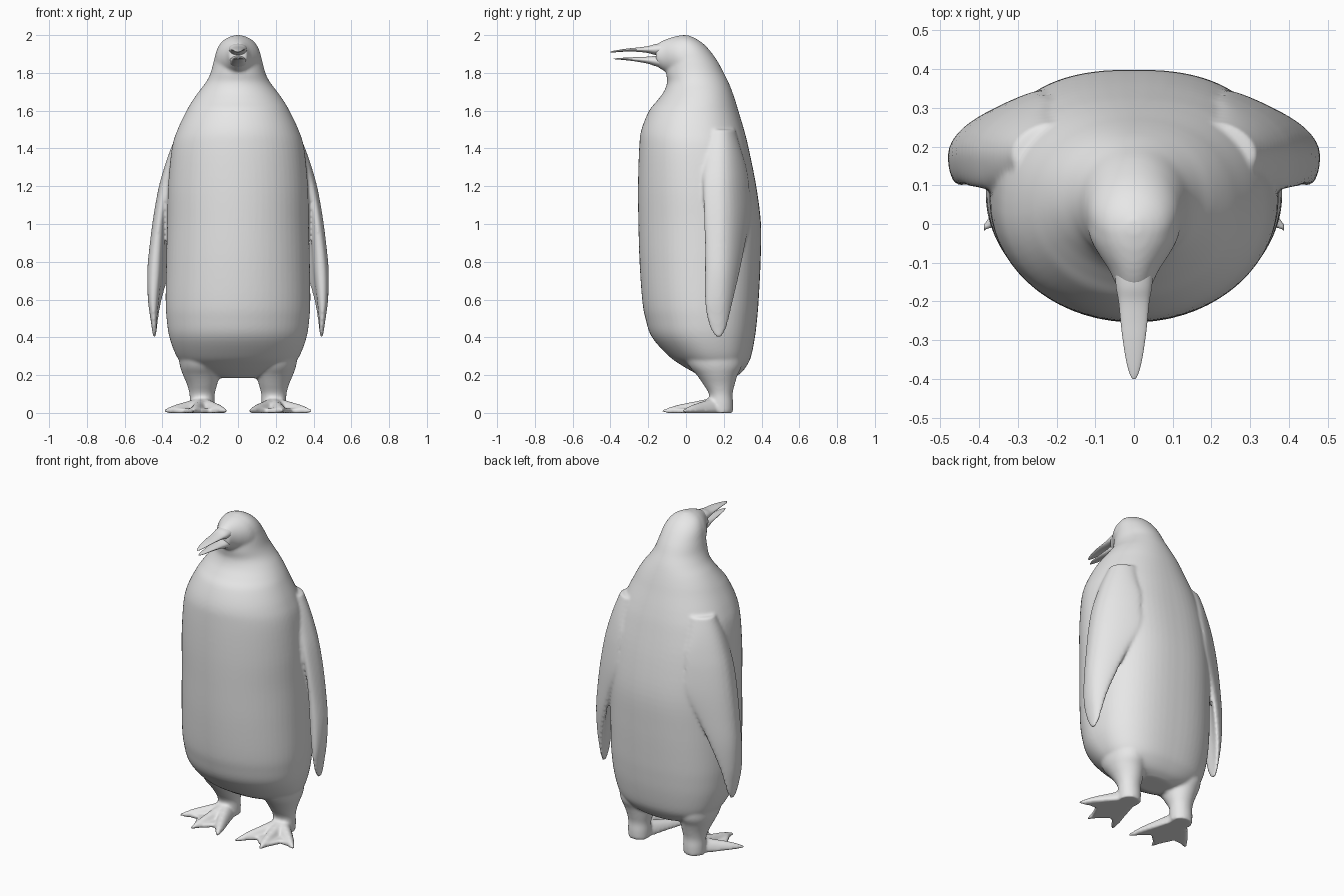
import bpy, bmesh, math
from mathutils import Vector

grey = bpy.data.materials.new("plain_grey")
grey.diffuse_color = (0.8, 0.8, 0.8, 1)


def resample(rows, n=5):
    """Smooth curve through rows of section measurements."""
    out = []
    for i in range(len(rows) - 1):
        a, b, c, d = (rows[max(i - 1, 0)], rows[i], rows[i + 1],
                      rows[min(i + 2, len(rows) - 1)])
        for k in range(n):
            t = k / n
            out.append([0.5 * (2 * q + (r - p) * t + (2 * p - 5 * q + 4 * r - s) * t * t
                               + (3 * q - p - 3 * r + s) * t ** 3)
                        for p, q, r, s in zip(a, b, c, d)])
    out.append(list(rows[-1]))
    return out


def loft(bm, rings):
    """Skin a list of equal rings and cap both ends."""
    vs = [[bm.verts.new(p) for p in ring] for ring in rings]
    n = len(vs[0])
    for a, b in zip(vs, vs[1:]):
        for i in range(n):
            j = (i + 1) % n
            bm.faces.new((a[i], a[j], b[j], b[i]))
    bm.faces.new(vs[0][::-1])
    bm.faces.new(vs[-1])


def unit_ring(n, e=2.0):
    """Superellipse outline of radius one."""
    pts = []
    for i in range(n):
        a = 2 * math.pi * (i + 0.5) / n
        c, s = math.cos(a), math.sin(a)
        pts.append((math.copysign(abs(c) ** (2 / e), c),
                    math.copysign(abs(s) ** (2 / e), s)))
    return pts


def make_object(name, bm):
    bmesh.ops.recalc_face_normals(bm, faces=bm.faces[:])
    for f in bm.faces:
        f.smooth = True
    me = bpy.data.meshes.new(name)
    bm.to_mesh(me)
    bm.free()
    me.materials.append(grey)
    ob = bpy.data.objects.new(name, me)
    bpy.context.collection.objects.link(ob)
    return ob


def y_loft(bm, rows):
    """Loft along y from rows of y, bottom, top, half width."""
    loft(bm, [[(hw * c, y, (lo + hi) / 2 + (hi - lo) / 2 * s)
               for c, s in unit_ring(32)] for y, lo, hi, hw in resample(rows)])


bm = bmesh.new()

# torso, neck and crown: height, front, back, half width
torso = [(0.185, 0.10, 0.25, 0.10), (0.21, 0.05, 0.29, 0.20), (0.25, -0.02, 0.322, 0.28),
         (0.3, -0.09, 0.345, 0.325), (0.4, -0.18, 0.365, 0.363), (0.5, -0.215, 0.377, 0.378),
         (0.6, -0.232, 0.385, 0.383), (0.8, -0.246, 0.395, 0.38), (1.0, -0.252, 0.397, 0.375),
         (1.2, -0.254, 0.372, 0.37), (1.4, -0.248, 0.332, 0.35), (1.5, -0.236, 0.307, 0.32),
         (1.6, -0.195, 0.277, 0.272), (1.65, -0.155, 0.262, 0.243), (1.7, -0.118, 0.245, 0.208),
         (1.75, -0.1, 0.225, 0.17), (1.8, -0.105, 0.2, 0.145), (1.86, -0.1, 0.168, 0.129),
         (1.92, -0.09, 0.125, 0.113), (1.96, -0.08, 0.085, 0.09), (1.985, -0.06, 0.045, 0.058),
         (2.0, -0.025, 0.01, 0.015)]
rings = []
for z, yf, yb, hw in resample(torso):
    back = unit_ring(64, 2 + 0.5 * min(1, max(0, (1.8 - z) / 0.5)))
    rings.append([(hw * (b if s > 0 else c), (yf + yb) / 2 + (yb - yf) / 2 * (t if s > 0 else s), z)
                  for (c, s), (b, t) in zip(unit_ring(64), back)])
loft(bm, rings)

# face tapering towards the beak
y_loft(bm, [(-0.16, 1.837, 1.951, 0.046), (-0.12, 1.812, 1.972, 0.064), (-0.08, 1.79, 1.987, 0.09),
            (-0.04, 1.76, 1.997, 0.112), (0, 1.73, 1.999, 0.12), (0.05, 1.72, 1.975, 0.11)])

# flippers: height, front, back, inner x, outer x
flipper = [(1.5, 0.12, 0.26, 0.2, 0.315), (1.4, 0.1, 0.29, 0.26, 0.357),
           (1.3, 0.09, 0.32, 0.3, 0.392), (1.2, 0.09, 0.335, 0.345, 0.42),
           (1.06, 0.095, 0.345, 0.375, 0.447), (0.9, 0.1, 0.315, 0.39, 0.468),
           (0.75, 0.1, 0.285, 0.4, 0.481), (0.6, 0.1, 0.25, 0.418, 0.477),
           (0.5, 0.113, 0.227, 0.428, 0.464), (0.44, 0.133, 0.21, 0.432, 0.455),
           (0.4, 0.158, 0.187, 0.436, 0.449)]
# legs: height, centre x, centre y, radius x, radius y
leg = [(0.33, 0.2, 0.14, 0.12, 0.16), (0.25, 0.2, 0.155, 0.108, 0.14),
       (0.2, 0.195, 0.165, 0.096, 0.108), (0.15, 0.19, 0.175, 0.08, 0.083),
       (0.1, 0.19, 0.184, 0.067, 0.063), (0.05, 0.19, 0.186, 0.066, 0.064),
       (0, 0.19, 0.186, 0.064, 0.063)]
toe = [(0, 0.055, 0.085), (0.4, 0.04, 0.062), (0.75, 0.027, 0.042), (1.03, 0.008, 0.018)]
toe_tips = [(0.065, -0.11), (0.235, -0.118), (0.385, -0.01)]
web = [(0.135, 0.17), (0.098, 0.02), (0.065, -0.1), (0.15, -0.025), (0.235, -0.108),
       (0.288, 0.01), (0.375, -0.005), (0.285, 0.12), (0.245, 0.17)]

for side in (-1, 1):
    rings = []
    for z, yf, yb, xi, xo in resample(flipper):
        ring = []
        for c, s in unit_ring(40, 2.3):
            y = (yf + yb) / 2 + (yb - yf) / 2 * s
            x = (xi + xo) / 2 + (xo - xi) / 2 * c - 5.5 * max(0, y - 0.17) ** 2
            ring.append((side * x, y, z))
        rings.append(ring)
    loft(bm, rings)

    loft(bm, [[(side * (cx + rx * c), cy + ry * s, z) for c, s in unit_ring(32)]
              for z, cx, cy, rx, ry in resample(leg)])

    # three toes joined by a thin web
    ankle = Vector((0.19, 0.16))
    for tip in toe_tips:
        d = Vector(tip) - ankle
        across = Vector((-d.y, d.x)).normalized()
        rings = []
        for t, hw, h in resample(toe):
            p = ankle + d * t
            rings.append([(side * (p.x + across.x * hw * c), p.y + across.y * hw * c,
                           h * s if s > 0 else 0.004 * (1 + s)) for c, s in unit_ring(20)])
        loft(bm, rings)
    loft(bm, [[(side * x, y, z) for x, y in web] for z in (0, 0.024)])

# fuse the soft parts into one skin
body = make_object("body", bm)
skin = body.modifiers.new("fuse", 'REMESH')
skin.mode = 'VOXEL'
skin.voxel_size = 0.009
skin.use_smooth_shade = True
soft = body.modifiers.new("soften", 'SMOOTH')
soft.factor = 0.5
soft.iterations = 6

# beak halves, slightly open
beaks = {
    "upper_beak": [(-0.1, 1.895, 1.96, 0.05), (-0.16, 1.895, 1.953, 0.047),
                   (-0.2, 1.905, 1.942, 0.04), (-0.25, 1.911, 1.935, 0.035),
                   (-0.3, 1.913, 1.93, 0.029), (-0.35, 1.911, 1.923, 0.021),
                   (-0.385, 1.908, 1.917, 0.012), (-0.4, 1.909, 1.913, 0.004)],
    "lower_beak": [(-0.1, 1.82, 1.89, 0.045), (-0.16, 1.835, 1.89, 0.043),
                   (-0.2, 1.848, 1.886, 0.036), (-0.25, 1.858, 1.884, 0.03),
                   (-0.3, 1.865, 1.882, 0.024), (-0.35, 1.87, 1.879, 0.016),
                   (-0.385, 1.873, 1.876, 0.004)],
}
for name, rows in beaks.items():
    bm = bmesh.new()
    y_loft(bm, rows)
    make_object(name, bm)
